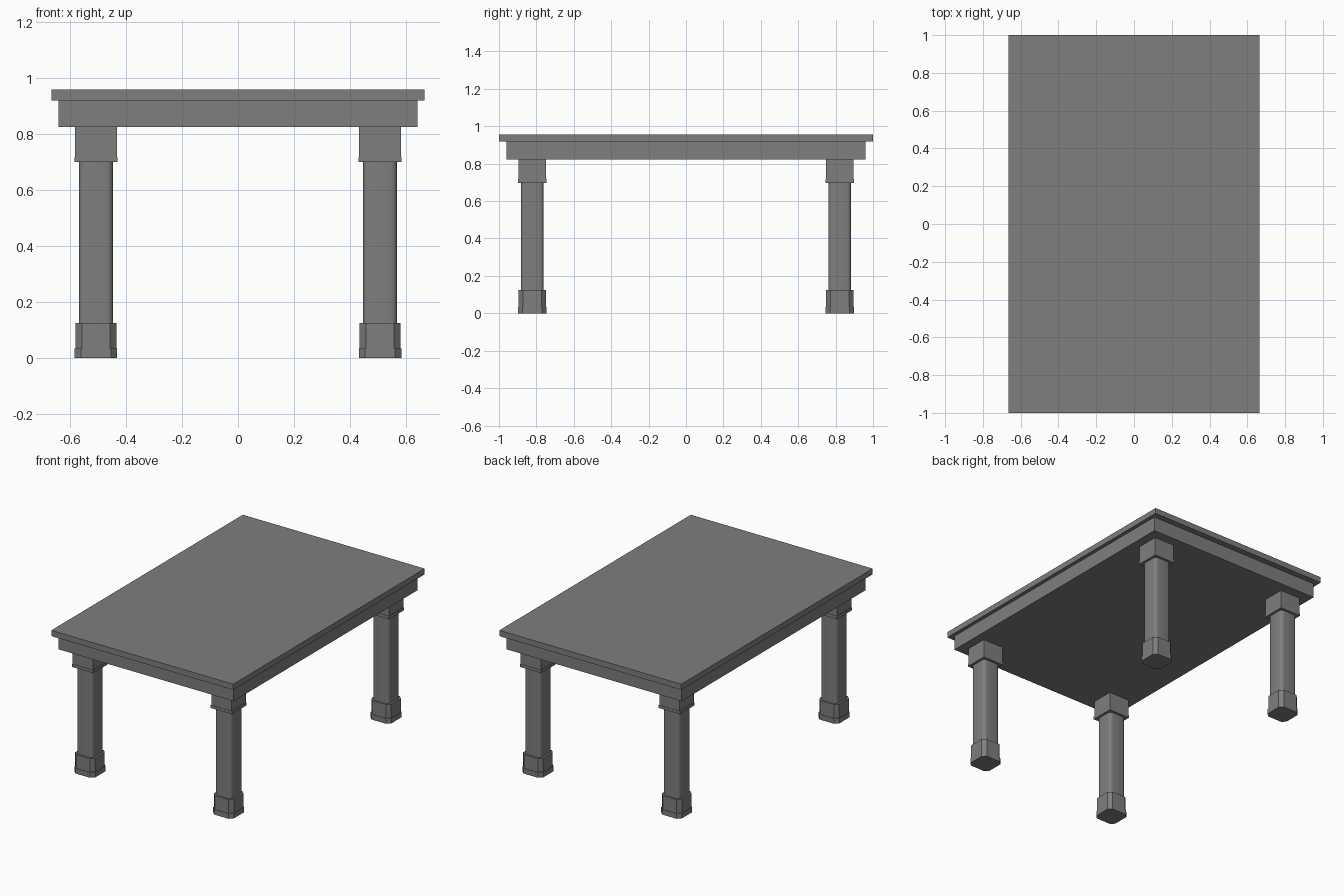
import bpy, bmesh
from math import sin, cos, pi, radians

if "Cube" in bpy.data.objects:
    bpy.data.objects.remove(bpy.data.objects["Cube"])

LEG_X, LEG_Y = 0.507, 0.822

# Dark grey finish shared by every part
DARK = bpy.data.materials.new("dark_grey")
DARK.diffuse_color = (0.21, 0.21, 0.21, 1)
DARK.use_nodes = True
DARK.node_tree.nodes["Principled BSDF"].inputs["Base Color"].default_value = DARK.diffuse_color


def box(name, hx, hy, z0, z1):
    """Solid box centred on the z axis."""
    bpy.ops.mesh.primitive_cube_add(size=1, location=(0, 0, (z0 + z1) / 2))
    ob = bpy.context.object
    ob.name = name
    ob.scale = (2 * hx, 2 * hy, z1 - z0)
    bpy.ops.object.transform_apply(location=False, rotation=False, scale=True)
    ob.data.materials.append(DARK)
    return ob


def outline(h, r, steps):
    """Square of half-width h, corners of radius r in the given steps (0 = sharp)."""
    pts = []
    for q in range(4):
        mid = pi / 4 + q * pi / 2
        cx, cy = [(h - r) * (1 if f(mid) > 0 else -1) for f in (cos, sin)]
        if steps == 0:
            pts.append((cx, cy))
            continue
        for i in range(steps + 1):
            a = q * pi / 2 + i * pi / 2 / steps
            pts.append((cx + r * cos(a), cy + r * sin(a)))
    return pts


def stacked_post(name, x, y, profile, r=0, steps=0):
    """Closed post lofted through (half-width, height) rings."""
    bm = bmesh.new()
    rings = [[bm.verts.new((px, py, z)) for px, py in outline(h, r, steps)]
             for h, z in profile]
    n = len(rings[0])
    for a, b in zip(rings, rings[1:]):
        for i in range(n):
            j = (i + 1) % n
            bm.faces.new((a[i], a[j], b[j], b[i]))
    bm.faces.new(rings[0][::-1])
    bm.faces.new(rings[-1])
    me = bpy.data.meshes.new(name)
    bm.to_mesh(me)
    bm.free()
    me.materials.append(DARK)
    ob = bpy.data.objects.new(name, me)
    ob.location = (x, y, 0)
    bpy.context.collection.objects.link(ob)
    if steps:
        bpy.ops.object.select_all(action='DESELECT')
        ob.select_set(True)
        bpy.context.view_layer.objects.active = ob
        bpy.ops.object.shade_smooth_by_angle(angle=radians(35))
    return ob


# Table top and the solid apron under it
box("table_top", 0.665, 1.0, 0.919, 0.957)
box("apron", 0.641, 0.96, 0.823, 0.919)

# Four legs: foot with cut corners, rounded shaft, square capital with a lip
FOOT = [(0.076, 0.0), (0.076, 0.034), (0.073, 0.034), (0.073, 0.125)]
SHAFT = [(0.061, 0.125), (0.061, 0.698)]
CAPITAL = [(0.077, 0.698), (0.077, 0.717), (0.0745, 0.717), (0.0745, 0.823)]

for side, sx in (("left", -1), ("right", 1)):
    for end, sy in (("front", -1), ("back", 1)):
        x, y, tag = sx * LEG_X, sy * LEG_Y, f"{end}_{side}_leg"
        stacked_post(tag + "_foot", x, y, FOOT, 0.023, 1)
        stacked_post(tag + "_shaft", x, y, SHAFT, 0.022, 4)
        stacked_post(tag + "_capital", x, y, CAPITAL)
